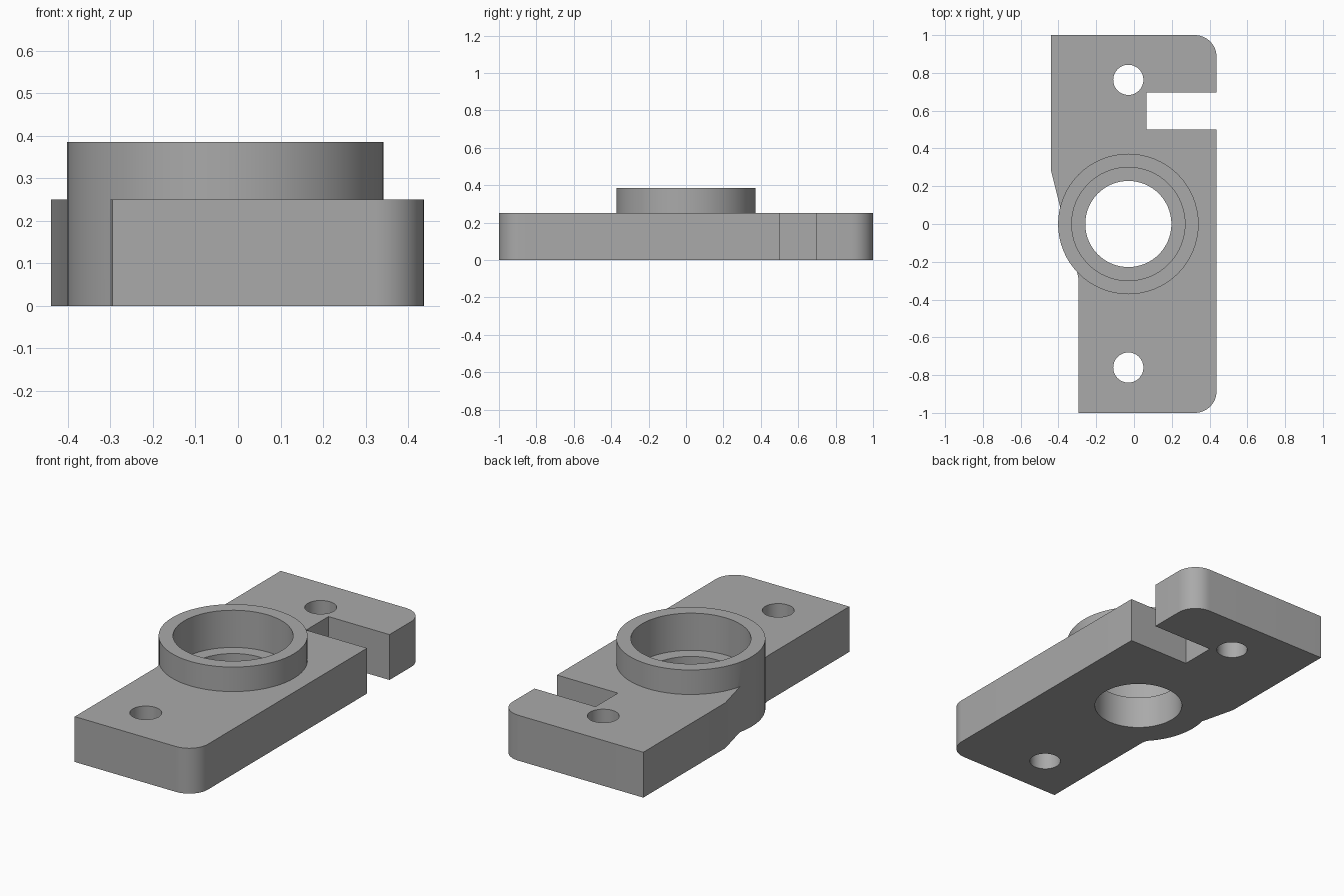
import bpy, bmesh
from math import sin, cos, radians

if "Cube" in bpy.data.objects:
    bpy.data.objects.remove(bpy.data.objects["Cube"], do_unlink=True)

HUB_X = -0.03
HUB_R = 0.372
PLATE_TOP = 0.25
HUB_TOP = 0.385
LEDGE = 0.18

grey = bpy.data.materials.new("plain grey")
grey.use_nodes = True
grey.diffuse_color = (0.4, 0.4, 0.4, 1)
grey.node_tree.nodes["Principled BSDF"].inputs["Base Color"].default_value = (0.4, 0.4, 0.4, 1)


def arc(cx, cy, r, start, end, steps):
    angles = [radians(start + (end - start) * i / steps) for i in range(steps + 1)]
    return [(cx + r * cos(a), cy + r * sin(a)) for a in angles]


def prism(name, outline, z0, z1):
    """Extrude a flat outline from z0 to z1."""
    bm = bmesh.new()
    face = bm.faces.new([bm.verts.new((x, y, z0)) for x, y in outline])
    top = bmesh.ops.extrude_face_region(bm, geom=[face])["geom"]
    verts = [v for v in top if isinstance(v, bmesh.types.BMVert)]
    bmesh.ops.translate(bm, verts=verts, vec=(0, 0, z1 - z0))
    bmesh.ops.recalc_face_normals(bm, faces=bm.faces)
    mesh = bpy.data.meshes.new(name)
    bm.to_mesh(mesh)
    bm.free()
    mesh.materials.append(grey)
    obj = bpy.data.objects.new(name, mesh)
    bpy.context.collection.objects.link(obj)
    return obj


def cylinder(name, y, r, z0, z1, sides):
    return prism(name, arc(HUB_X, y, r, 0, 360, sides)[:-1], z0, z1)


def combine(target, tool, operation):
    """Apply a boolean and discard the tool."""
    mod = target.modifiers.new(operation.lower(), "BOOLEAN")
    mod.operation = operation
    mod.solver = "EXACT"
    mod.object = tool
    bpy.context.view_layer.objects.active = target
    bpy.ops.object.modifier_apply(modifier=mod.name)
    bpy.data.objects.remove(tool, do_unlink=True)


# Plate outline with rounded right corners, open slot and stepped left edge
right, radius = 0.437, 0.115
outline = [(-0.295, -1)]
outline += arc(right - radius, -1 + radius, radius, -90, 0, 12)
outline += [(right, 0.5), (0.065, 0.5), (0.065, 0.695), (right, 0.695)]
outline += arc(right - radius, 1 - radius, radius, 0, 90, 12)
outline += [(-0.44, 1), (-0.44, 0.285), (-0.39, 0.085),
            (-0.28, 0), (-0.28, -0.2), (-0.302, -0.25), (-0.295, -0.285)]
bracket = prism("bracket_plate", outline, 0, PLATE_TOP)

# Raised hub running the full height
combine(bracket, cylinder("hub", 0, HUB_R, 0, HUB_TOP, 64), "UNION")

# Stepped bore and the two mounting holes
combine(bracket, cylinder("counterbore", 0, 0.3, LEDGE, 0.5, 64), "DIFFERENCE")
combine(bracket, cylinder("bore", 0, 0.228, -0.1, 0.5, 64), "DIFFERENCE")
for y in (0.763, -0.76):
    combine(bracket, cylinder("bolt_hole", y, 0.08, -0.1, 0.5, 32), "DIFFERENCE")

bpy.ops.object.select_all(action="DESELECT")
bracket.select_set(True)
bpy.context.view_layer.objects.active = bracket
bpy.ops.object.shade_smooth_by_angle(angle=radians(30))
